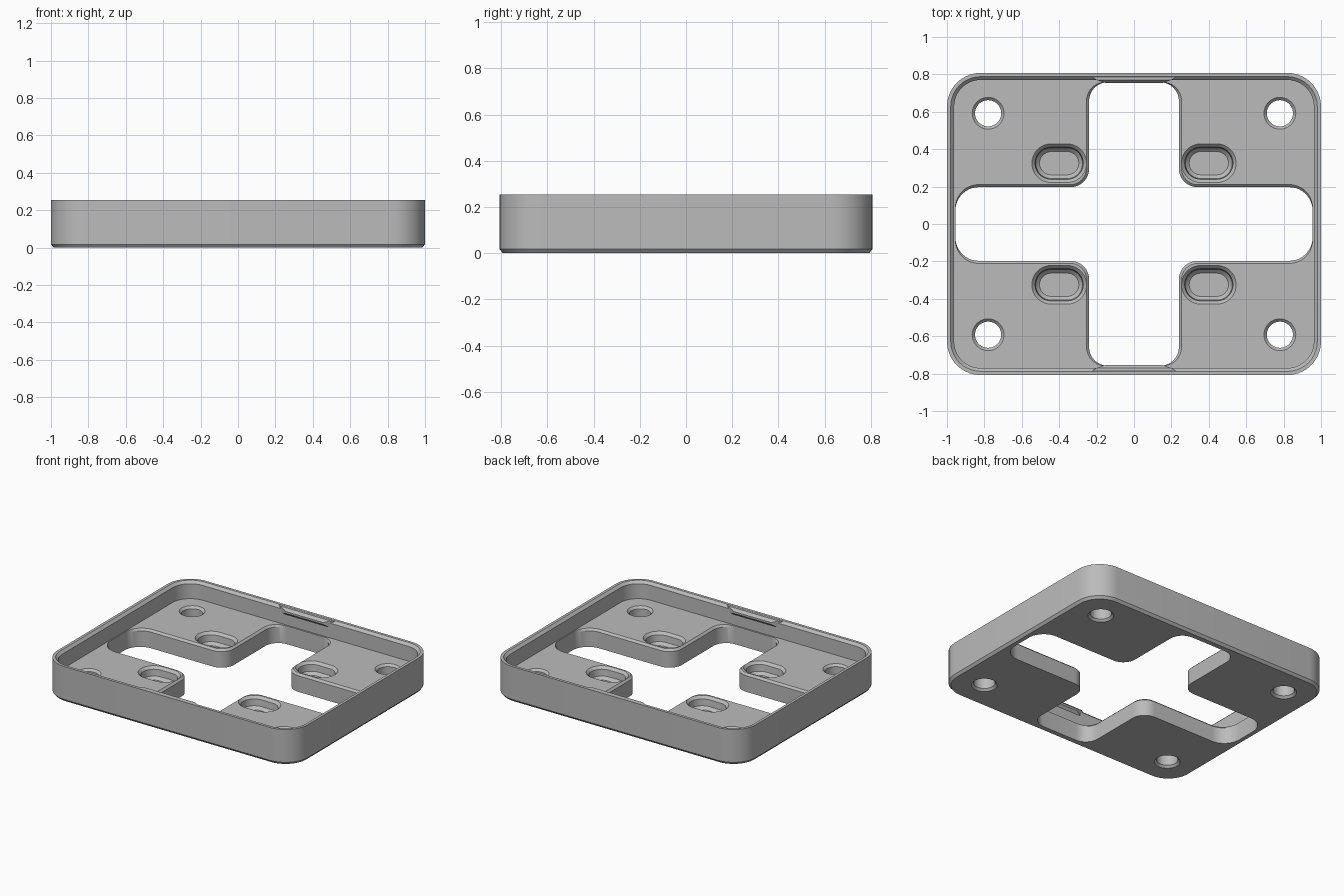
import bpy, bmesh, math
from mathutils import Vector

cube = bpy.data.objects.get("Cube")
if cube:
    bpy.data.objects.remove(cube, do_unlink=True)

grey = bpy.data.materials.new("light_grey")
grey.use_nodes = True
colour = (0.5, 0.5, 0.5, 1)
grey.diffuse_color = colour
grey.node_tree.nodes["Principled BSDF"].inputs["Base Color"].default_value = colour

HEIGHT, FLOOR, STEPS = 0.255, 0.13, 10


def fillet(corners):
    """Round each (x, y, radius) corner of a right-angled outline."""
    out = []
    for i, (x, y, r) in enumerate(corners):
        p = Vector((x, y))
        a = (Vector(corners[i - 1][:2]) - p).normalized()
        b = (Vector(corners[(i + 1) % len(corners)][:2]) - p).normalized()
        centre = p + r * (a + b)
        for k in range(STEPS + 1):
            t = math.pi / 2 * k / STEPS
            out.append(centre - r * (b * math.cos(t) + a * math.sin(t)))
    return out


def rounded_rect(hx, hy, r):
    return fillet([(hx, hy, r), (-hx, hy, r), (-hx, -hy, r), (hx, -hy, r)])


def cross(d):
    """Cross outline whose arms are widened by d."""
    ax, ay, ex, ey = 0.24 + d, 0.197 + d, 0.955, 0.758
    quarter = [(ex, ay, 0.125), (ax, ay, 0.1 - d), (ax, ey, 0.1)]
    pts = []
    for sx, sy in ((1, 1), (-1, 1), (-1, -1), (1, -1)):
        q = [(sx * x, sy * y, r) for x, y, r in quarter]
        pts += q if sx * sy > 0 else q[::-1]
    return fillet(pts)


def new_object(name, bm):
    bmesh.ops.recalc_face_normals(bm, faces=bm.faces)
    mesh = bpy.data.meshes.new(name)
    bm.to_mesh(mesh)
    bm.free()
    mesh.materials.append(grey)
    obj = bpy.data.objects.new(name, mesh)
    bpy.context.collection.objects.link(obj)
    return obj


def loft(name, layers, at=(0, 0)):
    """Closed solid through (z, outline) layers."""
    bm = bmesh.new()
    rings = [[bm.verts.new((p.x + at[0], p.y + at[1], z)) for p in outline]
             for z, outline in layers]
    for low, high in zip(rings, rings[1:]):
        for i in range(len(low)):
            j = (i + 1) % len(low)
            bm.faces.new((low[i], low[j], high[j], high[i]))
    bm.faces.new(rings[0][::-1])
    bm.faces.new(rings[-1])
    return new_object(name, bm)


# Tray body with a bevelled lower edge
tray = loft("tray", [(0, rounded_rect(0.985, 0.793, 0.165)),
                     (0.018, rounded_rect(1, 0.808, 0.18)),
                     (HEIGHT, rounded_rect(1, 0.808, 0.18))])

# Recess with a bevelled rim
cutters = [loft("recess_cutter", [
    (FLOOR, rounded_rect(0.962, 0.77, 0.142)),
    (HEIGHT - 0.018, rounded_rect(0.962, 0.77, 0.142)),
    (HEIGHT + 0.018, rounded_rect(0.998, 0.806, 0.178))])]

# Cross-shaped opening with a bevelled upper edge
cutters.append(loft("cross_cutter", [
    (-0.05, cross(0)), (FLOOR - 0.014, cross(0)), (FLOOR + 0.005, cross(0.019))]))


def circle(r):
    return rounded_rect(r, r, r * 0.999)


def pill(d):
    return rounded_rect(0.105 + d, 0.062 + d, (0.062 + d) * 0.999)


# Screw holes and blind slots
for sx in (-1, 1):
    for sy in (-1, 1):
        cutters.append(loft("hole_cutter", [
            (-0.01, circle(0.095)), (0.015, circle(0.07)),
            (FLOOR - 0.015, circle(0.07)), (FLOOR + 0.01, circle(0.095))],
            (sx * 0.78, sy * 0.592)))
        cutters.append(loft("slot_cutter", [
            (FLOOR - 0.085, pill(0)), (FLOOR - 0.065, pill(0.02)),
            (FLOOR - 0.018, pill(0.024)), (FLOOR + 0.01, pill(0.051))],
            (sx * 0.4, sy * 0.325)))

bpy.context.view_layer.objects.active = tray
for cutter in cutters:
    mod = tray.modifiers.new("cut", 'BOOLEAN')
    mod.operation, mod.solver, mod.object = 'DIFFERENCE', 'EXACT', cutter
    bpy.ops.object.modifier_apply(modifier=mod.name)
    bpy.data.objects.remove(cutter, do_unlink=True)

bpy.ops.object.select_all(action='DESELECT')
tray.select_set(True)
bpy.ops.object.shade_smooth_by_angle(angle=math.radians(25))

# Snap ridges on the front and back walls
for name, sy in (("front_snap_ridge", -1), ("back_snap_ridge", 1)):
    bm = bmesh.new()
    for x, y, z in ((0.23, 0.79, 0.254), (0.2, 0.77, 0.254), (0.15, 0.754, 0.235),
                    (0.15, 0.754, 0.222), (0.2, 0.775, 0.2), (0.23, 0.79, 0.2)):
        for sx in (-1, 1):
            bm.verts.new((sx * x, sy * y, z))
    bmesh.ops.convex_hull(bm, input=bm.verts)
    bmesh.ops.dissolve_limit(bm, angle_limit=0.02, verts=bm.verts, edges=bm.edges)
    new_object(name, bm)
